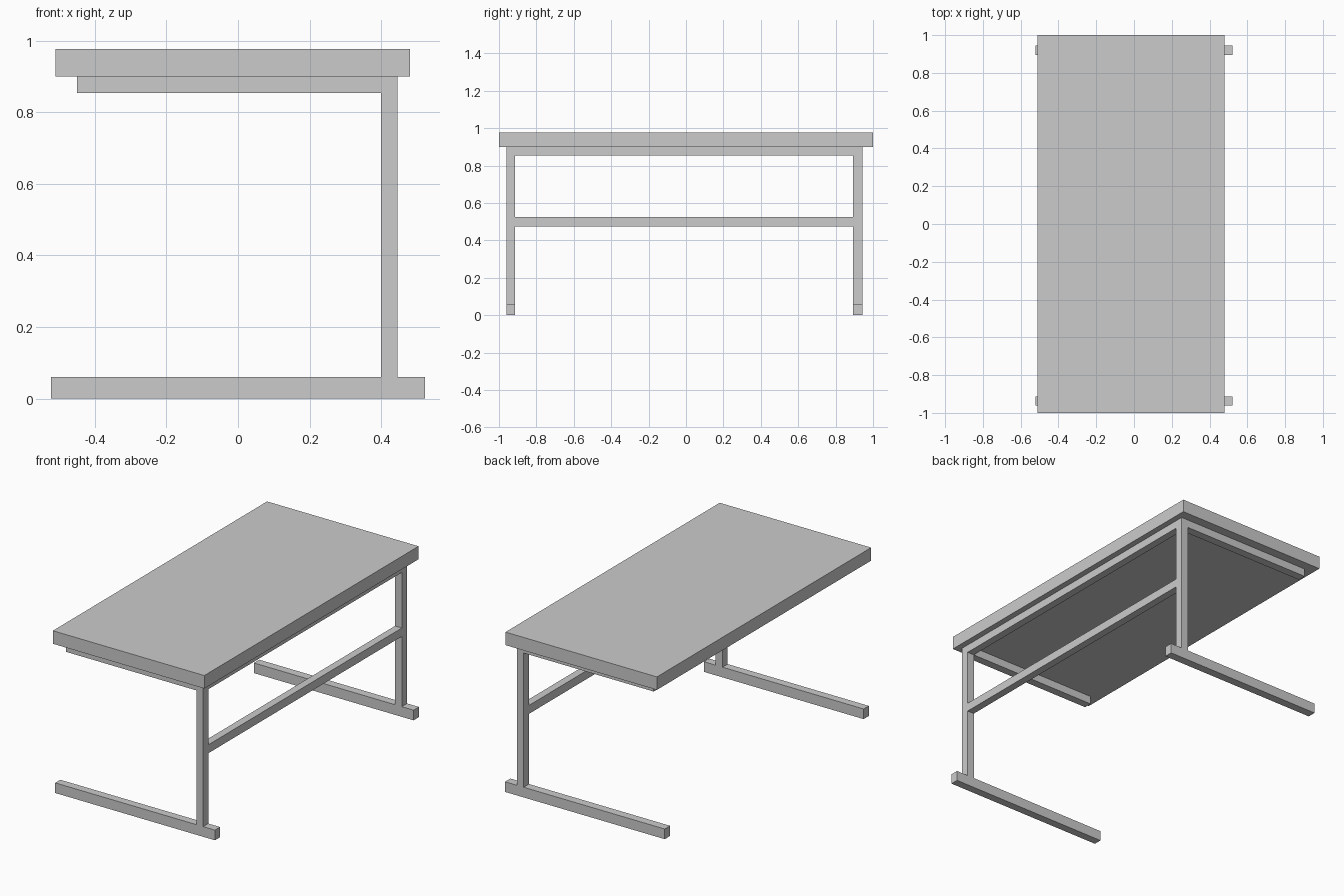
import bpy

if "Cube" in bpy.data.objects:
    bpy.data.objects.remove(bpy.data.objects["Cube"])


def box(name, x, y, z):
    """Add a box spanning the given (min, max) ranges."""
    bpy.ops.mesh.primitive_cube_add(size=1, location=[(a + b) / 2 for a, b in (x, y, z)])
    ob = bpy.context.object
    ob.name = name
    ob.scale = [b - a for a, b in (x, y, z)]
    bpy.ops.object.transform_apply(location=False, rotation=False, scale=True)
    return ob


POST_X = (0.40, 0.445)
SIDES = {"front": (-0.961, -0.913), "back": (0.894, 0.944)}
INNER_Y = (SIDES["front"][1], SIDES["back"][0])

# Table top
box("table_top", (-0.51, 0.48), (-1.0, 1.0), (0.90, 0.977))

# C-shaped side frames: foot, post and top support arm
for side, y in SIDES.items():
    box(side + "_foot", (-0.522, 0.522), y, (0.0, 0.06))
    box(side + "_post", POST_X, y, (0.06, 0.90))
    box(side + "_support_arm", (-0.45, POST_X[0]), y, (0.853, 0.90))

# Long rails joining the posts
box("upper_rail", POST_X, INNER_Y, (0.853, 0.90))
box("middle_rail", POST_X, INNER_Y, (0.475, 0.525))
